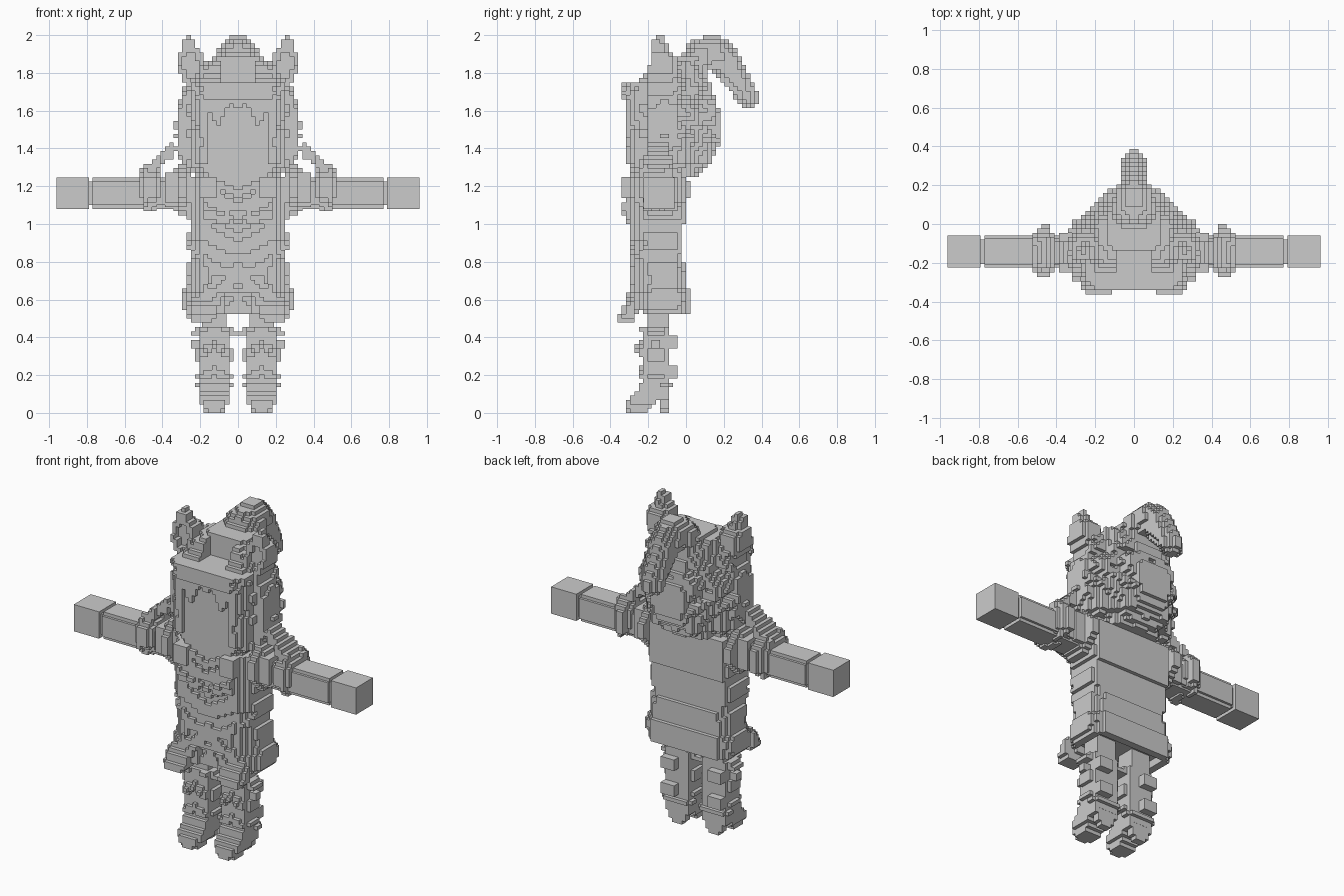
import bpy, bmesh, math
from math import sin

if "Cube" in bpy.data.objects:
    bpy.data.objects.remove(bpy.data.objects["Cube"])

U = 2 / 88  # cube size

grey = bpy.data.materials.new("plain grey")
grey.diffuse_color = (0.6, 0.6, 0.6, 1)
grey.use_nodes = True
grey.node_tree.nodes["Principled BSDF"].inputs["Base Color"].default_value = grey.diffuse_color


def finish(name, bm):
    mesh = bpy.data.meshes.new(name)
    bm.to_mesh(mesh)
    bm.free()
    mesh.materials.append(grey)
    obj = bpy.data.objects.new(name, mesh)
    bpy.context.collection.objects.link(obj)
    return obj


def voxels(name, inside, hx, ys, zs):
    """Stepped cube surface of a shape that is mirrored in x."""
    rng = lambda a, b: range(math.floor(a / U), math.ceil(b / U))
    cells = {(i, j, k) for i in rng(-hx, hx) for j in rng(*ys) for k in rng(*zs)
             if inside(abs((i + .5) * U), (j + .5) * U, (k + .5) * U)}
    bm, verts = bmesh.new(), {}

    def vert(p):
        if p not in verts:
            verts[p] = bm.verts.new([c * U for c in p])
        return verts[p]
    for c in sorted(cells):
        for a in range(3):
            for s in (0, 1):
                n = list(c)
                n[a] += 2 * s - 1
                if tuple(n) in cells:
                    continue
                quad = []
                for du, dv in ((0, 0), (1, 0), (1, 1), (0, 1)):
                    p = list(c)
                    p[a] += s
                    p[(a + 1) % 3] += du
                    p[(a + 2) % 3] += dv
                    quad.append(vert(tuple(p)))
                bm.faces.new(quad if s else quad[::-1])
    return finish(name, bm)


def boxes(name, *spans):
    """Straight boxes given as x, y, z spans, mirrored to the other side."""
    bm = bmesh.new()
    for x0, x1, y0, y1, z0, z1 in spans:
        for s in (1, -1):
            for v in bmesh.ops.create_cube(bm, size=1)["verts"]:
                v.co = (s * (x0 + x1) / 2 + v.co.x * (x1 - x0),
                        (y0 + y1) / 2 + v.co.y * (y1 - y0),
                        (z0 + z1) / 2 + v.co.z * (z1 - z0))
    return finish(name, bm)


def at(table, t):
    """Values of a profile table at t, or None outside it."""
    for a, b in zip(table, table[1:]):
        if a[0] <= t <= b[0]:
            f = (t - a[0]) / (b[0] - a[0])
            return [p + (q - p) * f for p, q in zip(a[1:], b[1:])]


def section(x, y, hx, y0, y1, front, back):
    """Rectangle with cut front and back corners."""
    dx = hx - x
    return (dx > 0 and y0 < y < y1 and dx + y - y0 > front
            and dx + y1 - y > back)


# Head with shaggy hair, a recessed face and a flat step over the brow
HEAD = [(1.25, .20, -.28, .06, .14), (1.33, .29, -.31, .12, .18),
        (1.40, .32, -.31, .17, .22), (1.58, .32, -.31, .18, .22),
        (1.67, .29, -.33, .15, .20), (1.75, .26, -.33, .13, .17),
        (1.76, .25, -.25, .12, .15), (1.84, .20, -.19, .10, .12),
        (1.88, .14, -.14, .08, .06)]


def head(x, y, z):
    p = at(HEAD, z)
    if not p:
        return False
    hx, y0, y1, cb = p
    lump = .013 * sin(32 * x + 4 * sin(15 * z)) * sin(26 * y + 18 * z)
    if y < -.2:
        hx = min(hx, .255)
    if x < .16 and 1.31 < z < 1.58 + .05 * sin(45 * x):
        y0 = -.285
    if x < .12 and 1.38 < z < 1.62:
        lump = 0
    if z > 1.75 and x < .08 and y < -.14:
        return False
    return section(x, y, hx + lump, y0, y1 + lump, .06, cb - lump)


voxels("head", head, .4, (-.4, .25), (1.2, 1.9))

# Pointed ears
EAR = [(1.68, .14, .265, -.20, -.02), (1.76, .17, .29, -.20, -.03),
       (1.82, .17, .325, -.195, -.04), (1.89, .185, .325, -.19, -.06),
       (1.92, .205, .295, -.18, -.08), (2.0, .25, .28, -.165, -.11)]


def ear(x, y, z):
    p = at(EAR, z)
    if not p or not (p[0] < x < p[1] and p[2] < y < p[3]):
        return False
    rim = min(x - p[0], p[1] - x)
    return rim + p[3] - y > .035 and not (rim > .035 and y < p[2] + .03 and z > 1.76)


voxels("ears", ear, .36, (-.25, .02), (1.65, 2))

# Curled ponytail: chain of rounded lengths (y, z, radius, half width)
TAIL = [(.02, 1.83, .08, .12), (.08, 1.89, .09, .115), (.14, 1.915, .09, .095),
        (.20, 1.87, .087, .08), (.26, 1.78, .072, .07), (.315, 1.695, .062, .06),
        (.33, 1.66, .05, .06)]


def tail(x, y, z):
    for a, b in zip(TAIL, TAIL[1:]):
        dy, dz = b[0] - a[0], b[1] - a[1]
        f = ((y - a[0]) * dy + (z - a[1]) * dz) / (dy * dy + dz * dz)
        f = max(0, min(1, f))
        q = [m + (n - m) * f for m, n in zip(a, b)]
        d = math.hypot(y - q[0], z - q[1])
        if (d / q[2]) ** 2 + (x / q[3]) ** 2 < 1:
            return True
    return False


voxels("ponytail", tail, .15, (-.1, .4), (1.6, 2))

# Torso with V shaped folds at the front and steps at the back
TORSO = [(.62, .26, -.28, -.01), (.78, .26, -.28, -.035), (.95, .265, -.29, -.025),
         (1.06, .26, -.30, 0), (1.25, .25, -.30, .01)]


def torso(x, y, z):
    p = at(TORSO, z)
    if not p:
        return False
    hx, y0, y1 = p
    fold = .012 * sin(42 * (z - .5 * x))
    bust = .02 if 1.0 < z < 1.14 and .04 < x < .18 else 0
    return section(x, y, hx + fold * .6, y0 + fold - bust, y1, .07, .02)


voxels("torso", torso, .32, (-.38, .04), (.6, 1.26))


# Draped collar falling to a point, with a lump on each side
def collar(x, y, z):
    drop = 1.05 + x * .65
    band = drop < z < drop + .06 and -.32 < y < -.25 and x < .2
    lump = .12 < x < .2 and 1.13 < z < 1.25 and -.35 < y < -.25
    return band or lump


voxels("collar", collar, .25, (-.4, -.2), (1, 1.3))
boxes("neck", (0, .11, -.22, -.04, 1.2, 1.3))

# Skirt, open below, with two hanging front points
SKIRT = [(.52, .27, -.30, .03), (.57, .295, -.31, .03), (.64, .295, -.30, .03),
         (.66, .28, -.29, .01), (.80, .265, -.28, -.01)]


def skirt(x, y, z):
    # hanging points, rounded towards the outside
    front = -.375 + max(0, z - .50) * .7 + max(0, abs(x - .18) - .06) * 1.2
    if .11 < x < .27 and .47 < z < .62 and front < y < -.27:
        return z > .50 or .13 < x < .25
    p = at(SKIRT, z)
    if not p:
        return False
    hx, y0, y1 = p
    if x < .07 and z < .64:
        y0 += .04
    wave = .008 * sin(50 * x + 30 * z)
    hollow = z < .56 and x < .22 and -.26 < y < -.03
    return section(x, y, hx + wave, y0 + wave, y1, .11, .07) and not hollow


voxels("skirt", skirt, .34, (-.4, .06), (.45, .82))

# Legs
boxes("legs", (.06, .19, -.205, -.09, .1, .6))


# Boots with ragged front and outer fringes, rounded toes and small heels
def boot(x, y, z):
    c = x - .125
    if z < .16:
        w = min(.08, .045 + z * .6)
        toe = (-.315 - min(z, .045) * .3 + max(0, z - .06) * 1.3 < y < -.21 + z
               and abs(c) < w - max(0, -.28 - y) * .6)
        heel = -.142 < y < -.09 and abs(c) < .035 + z * .4
        ankle = z > .07 and -.24 < y < -.09 and abs(c) < w
        return toe or heel or ankle
    core = abs(c) < .078 and -.222 < y < -.088
    ring = .04 * max(0, sin(48 * (z - .19) + 25 * abs(c))) if z > .18 else 0
    front = abs(c) < .07 and -.222 - ring < y < -.1
    side = abs(c) < .078 + ring and -.2 < y < -.12
    back = -.13 < y < -.05 and -.02 < c < .07 and (.33 < z < .42 or .19 < z < .25)
    spike = 0 < c < .13 and -.19 < y < -.13 and .35 < z < .39
    return core or front or side or back or spike


voxels("boots", boot, .28, (-.36, -.02), (0, .44))

# Arms with slimmer wrists, and block hands
boxes("arms", (.25, .77, -.21, -.075, 1.08, 1.245),
      (.25, .77, -.225, -.06, 1.10, 1.225),
      (.76, .80, -.205, -.08, 1.10, 1.225))
boxes("hands", (.79, .962, -.225, -.06, 1.08, 1.245))


# Shoulder pads with a raised ring near the body
def shoulder(x, y, z):
    dy, dz = abs(y + .14), abs(z - 1.185)
    ring = .27 < x < .32 and dy < .155 and dz < .135 and dy + dz < .20
    pad = .24 < x < .38 and dy < .105 and dz < .09 + (.03 if x < .35 else 0) and dy + dz < .18
    return ring or pad


voxels("shoulders", shoulder, .4, (-.34, .05), (1, 1.36))


# Upper arm ruffs
def ruff(x, y, z):
    dy, dz = abs(y + .142), abs(z - 1.19)
    r = .13 - (.025 if x > .5 or x < .43 else 0) + .008 * sin(60 * x + 40 * y)
    return .41 < x < .525 and dy < r and dz < r * .86 and dy + dz < r * 1.45


voxels("arm_ruffs", ruff, .55, (-.3, .02), (1, 1.34))


# Stepped sleeve tips rising from the ruffs towards the head
def tip(x, y, z):
    line = 1.375 - (x - .365) * .85
    return .35 < x < .50 and abs(z - line) < .035 and abs(y + .145) < .05 + (x - .35) * .3


voxels("sleeve_tips", tip, .55, (-.28, 0), (1.2, 1.42))
